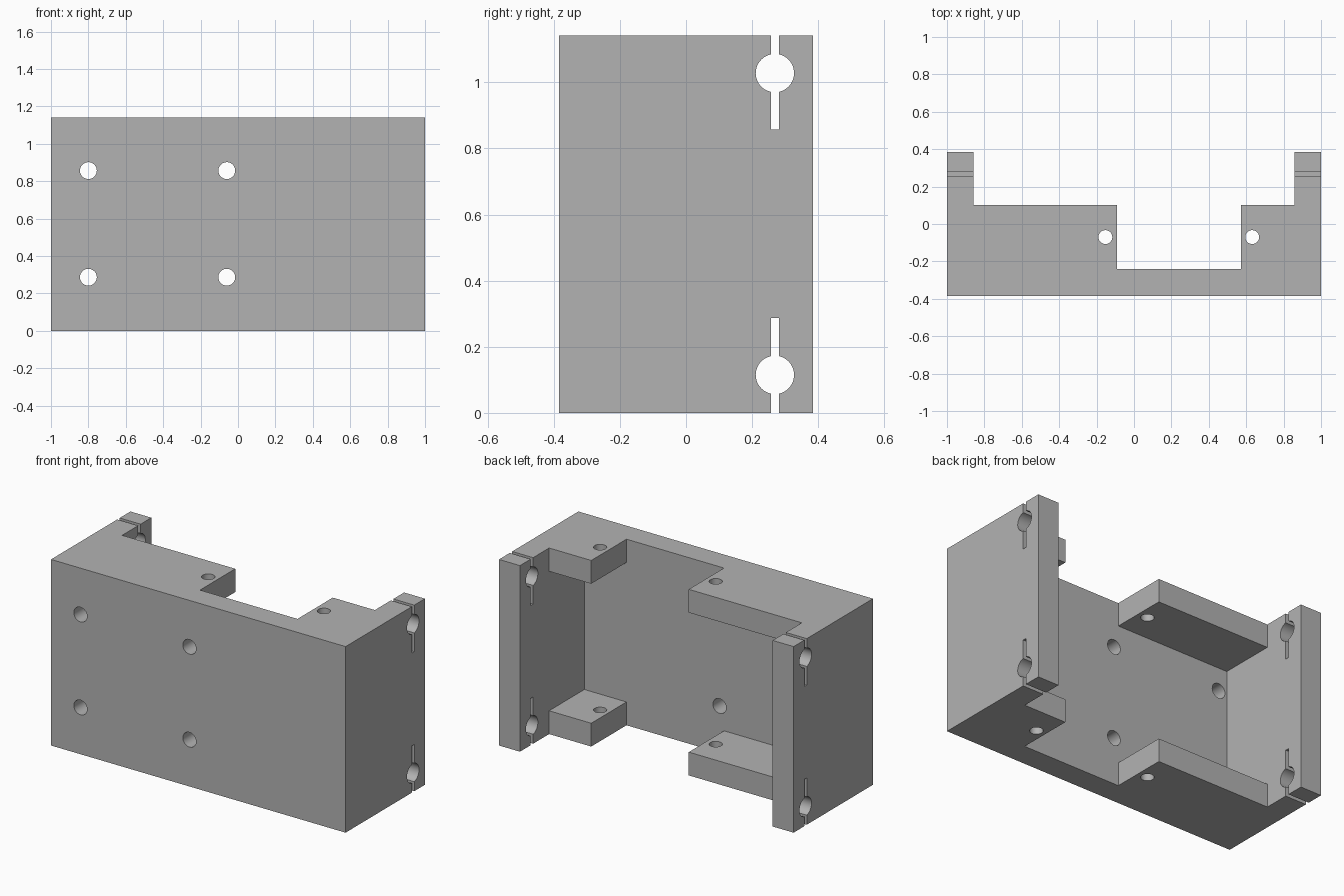
import bpy, bmesh, math
from mathutils import Matrix, Vector

if "Cube" in bpy.data.objects:
    bpy.data.objects.remove(bpy.data.objects["Cube"], do_unlink=True)

HEIGHT, FRONT, BACK = 1.142, -0.385, 0.385
INNER, PLATE, FLANGE, SHELF = 0.858, -0.24, 0.143, 0.102

grey = bpy.data.materials.new("plain grey")
grey.use_nodes = True
grey.diffuse_color = (0.45, 0.45, 0.45, 1)
grey.node_tree.nodes["Principled BSDF"].inputs["Base Color"].default_value = grey.diffuse_color


def make_object(name, bm):
    bmesh.ops.recalc_face_normals(bm, faces=bm.faces)
    mesh = bpy.data.meshes.new(name)
    bm.to_mesh(mesh)
    bm.free()
    mesh.materials.append(grey)
    obj = bpy.data.objects.new(name, mesh)
    bpy.context.collection.objects.link(obj)
    return obj


def box(name, low, high):
    low, high = Vector(low), Vector(high)
    bm = bmesh.new()
    place = Matrix.Translation((low + high) / 2) @ Matrix.Diagonal((high - low).to_4d())
    place[3][3] = 1
    bmesh.ops.create_cube(bm, size=1, matrix=place)
    return make_object(name, bm)


def rod(name, centre, radius, length, axis):
    turn = {"X": Matrix.Rotation(math.pi / 2, 4, "Y"),
            "Y": Matrix.Rotation(math.pi / 2, 4, "X"),
            "Z": Matrix.Identity(4)}[axis]
    bm = bmesh.new()
    bmesh.ops.create_cone(bm, cap_ends=True, segments=48, radius1=radius, radius2=radius,
                          depth=length, matrix=Matrix.Translation(centre) @ turn)
    return make_object(name, bm)


# Solid block and the shapes cut from it
bracket = box("bracket_body", (-1, FRONT, 0), (1, BACK, HEIGHT))
cutters = [
    box("gap_between_walls", (-INNER, SHELF, -1), (INNER, 1, 2)),
    box("pocket", (-INNER, PLATE, FLANGE), (INNER, 1, HEIGHT - FLANGE)),
    box("flange_notch", (-0.09, PLATE, -1), (0.572, 1, 2)),
]

# Mounting holes through the front plate
for x in (-0.8, -0.06):
    for z in (0.287, 0.857):
        cutters.append(rod("plate_hole", (x, FRONT, z), 0.045, 0.5, "Y"))

# Vertical holes through the flanges
for x in (-0.153, 0.632):
    cutters.append(rod("flange_hole", (x, -0.07, HEIGHT / 2), 0.037, 2, "Z"))

# Clamp holes and slits through both side walls
SLIT_Y, SLIT_HALF = 0.269, 0.012
for z, low, high in ((0.115, -0.2, 0.287), (1.028, 0.857, 1.4)):
    cutters.append(rod("clamp_hole", (0, SLIT_Y, z), 0.058, 3, "X"))
    cutters.append(box("clamp_slit", (-2, SLIT_Y - SLIT_HALF, low), (2, SLIT_Y + SLIT_HALF, high)))

for cutter in cutters:
    mod = bracket.modifiers.new(cutter.name, "BOOLEAN")
    mod.operation, mod.solver, mod.object = "DIFFERENCE", "EXACT", cutter

# Apply the cuts, then remove the cutters
bpy.context.view_layer.update()
result = bpy.data.meshes.new_from_object(bracket.evaluated_get(bpy.context.evaluated_depsgraph_get()))
bracket.modifiers.clear()
bracket.data = result
result.materials.clear()
result.materials.append(grey)
for cutter in cutters:
    bpy.data.objects.remove(cutter, do_unlink=True)

# Smooth hole walls, sharp edges elsewhere
bpy.ops.object.select_all(action="DESELECT")
bpy.context.view_layer.objects.active = bracket
bracket.select_set(True)
bpy.ops.object.shade_smooth_by_angle(angle=math.radians(30))
